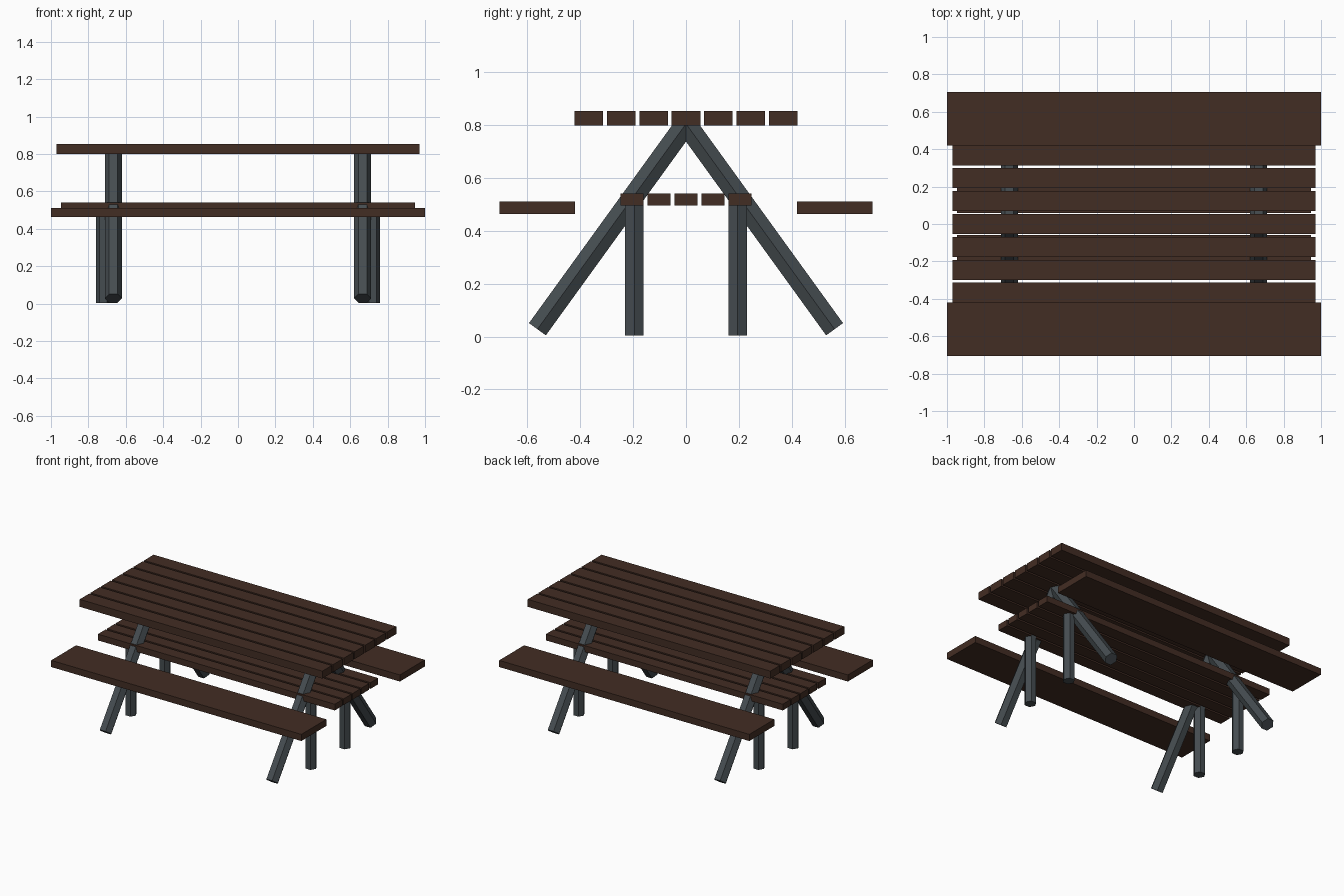
import bpy
from mathutils import Vector

if "Cube" in bpy.data.objects:
    bpy.data.objects.remove(bpy.data.objects["Cube"])


def material(name, rgb):
    m = bpy.data.materials.new(name)
    m.diffuse_color = (*rgb, 1.0)
    m.use_nodes = True
    m.node_tree.nodes["Principled BSDF"].inputs["Base Color"].default_value = m.diffuse_color
    return m


wood = material("dark brown wood", (0.055, 0.026, 0.017))
steel = material("slate grey metal", (0.060, 0.073, 0.081))


def board(name, half_x, y0, y1, z0, z1):
    bpy.ops.mesh.primitive_cube_add(size=1, location=(0, (y0 + y1) / 2, (z0 + z1) / 2))
    ob = bpy.context.object
    ob.name = name
    ob.scale = (2 * half_x, y1 - y0, z1 - z0)
    bpy.ops.object.transform_apply(location=False, rotation=False, scale=True)
    ob.data.materials.append(wood)


def hex_post(name, a, b, radius):
    # six-sided post from a to b, with one corner edge facing along x
    a, b = Vector(a), Vector(b)
    d = (b - a).normalized()
    side = Vector((1, 0, 0))
    across = d.cross(side)
    ring = [(1, 0), (.5, .866), (-.5, .866), (-1, 0), (-.5, -.866), (.5, -.866)]
    verts = [p + (side * u + across * v) * radius for p in (a, b) for u, v in ring]
    faces = [(i, (i + 1) % 6, (i + 1) % 6 + 6, i + 6) for i in range(6)]
    faces += [tuple(range(5, -1, -1)), tuple(range(6, 12))]
    me = bpy.data.meshes.new(name)
    me.from_pydata(verts, [], faces)
    me.update()
    me.materials.append(steel)
    bpy.context.collection.objects.link(bpy.data.objects.new(name, me))


# table top slats
for i in range(7):
    y = (i - 3) * 0.1227
    board(f"table_slat_{i + 1}", 0.97, y - 0.054, y + 0.054, 0.799, 0.853)

# lower shelf slats
for i in range(5):
    y = (i - 2) * 0.102
    board(f"shelf_slat_{i + 1}", 0.947, y - 0.0435, y + 0.0435, 0.496, 0.541)

# benches
board("front_bench", 1.0, -0.705, -0.42, 0.464, 0.512)
board("back_bench", 1.0, 0.42, 0.705, 0.464, 0.512)

# slanted and upright legs
for sx, xn in ((-1, "left"), (1, "right")):
    for sy, yn in ((-1, "front"), (1, "back")):
        hex_post(f"{yn}_{xn}_slanted_leg", (sx * 0.666, sy * 0.562, 0.028),
                 (sx * 0.666, 0, 0.805), 0.0455)
        hex_post(f"{yn}_{xn}_upright_leg", (sx * 0.72, sy * 0.195, 0.004),
                 (sx * 0.72, sy * 0.195, 0.505), 0.0405)
